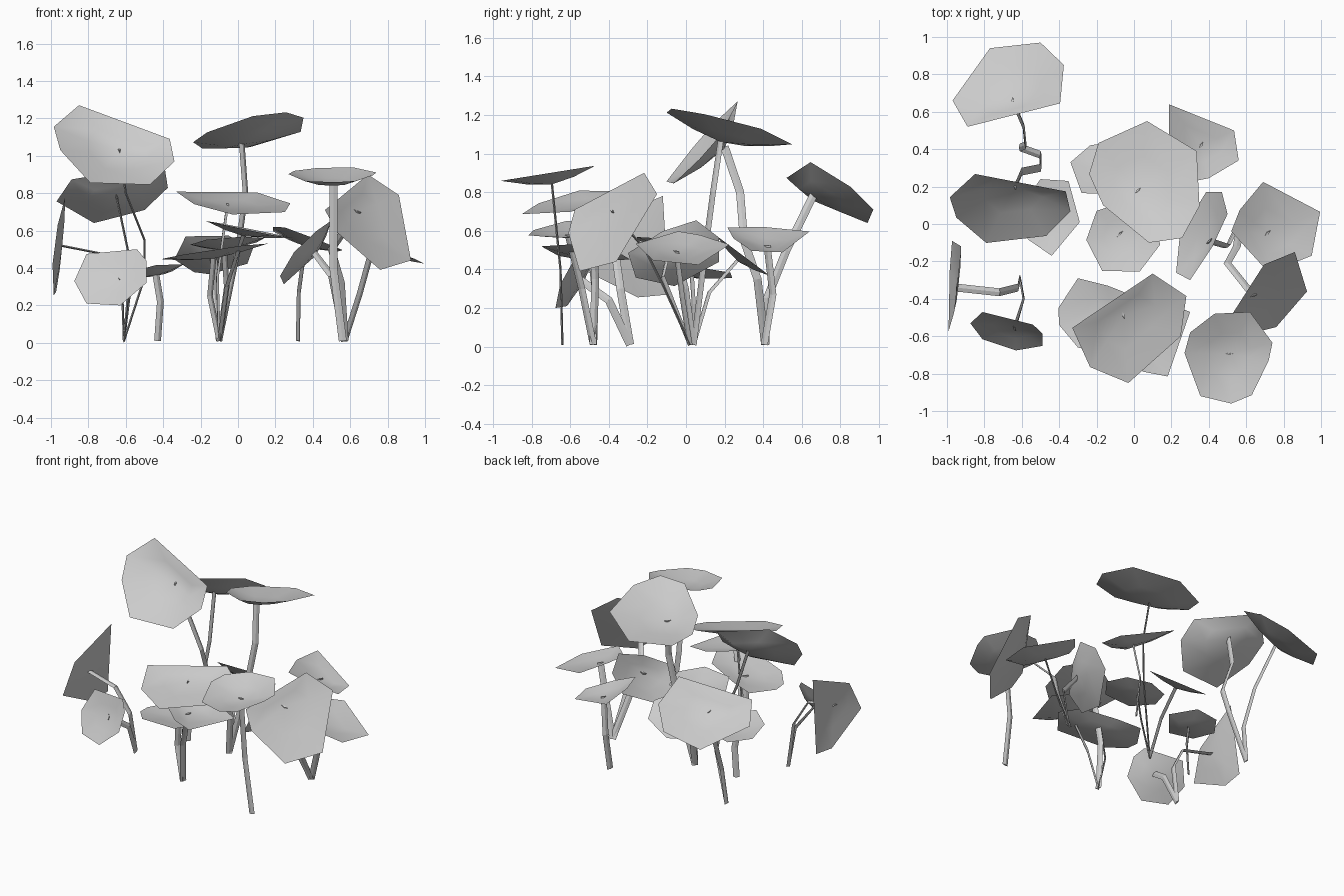
import bpy, bmesh, math
from mathutils import Vector

if "Cube" in bpy.data.objects:
    bpy.data.objects.remove(bpy.data.objects["Cube"])


def finish(name, bm, smooth):
    me = bpy.data.meshes.new(name)
    bm.to_mesh(me)
    bm.free()
    for p in me.polygons:
        p.use_smooth = smooth
    ob = bpy.data.objects.new(name, me)
    bpy.context.collection.objects.link(ob)
    return ob


def leaf(name, tip, normal, cup, view, outline):
    """Shallow cupped leaf: outline read in one view, laid onto the tilted rim plane."""
    tip, n = Vector(tip), Vector(normal).normalized()
    plane = tip + n * cup
    a, b = ["xyz".index(c) for c in view]
    c = 3 - a - b
    bm = bmesh.new()
    rim, mid = [], []
    for u, v in outline:
        p = Vector((0, 0, 0))
        p[a], p[b] = u, v
        p[c] = plane[c] - (n[a] * (u - plane[a]) + n[b] * (v - plane[b])) / n[c]
        rim.append(bm.verts.new(p))
        mid.append(bm.verts.new(tip.lerp(p, 0.5) - n * cup * 0.15))
    centre = bm.verts.new(tip)
    for i in range(len(rim)):
        j = (i + 1) % len(rim)
        bm.faces.new((rim[i], rim[j], mid[j], mid[i]))
        bm.faces.new((mid[i], mid[j], centre))
    bm.normal_update()
    if sum((f.normal for f in bm.faces), Vector()).dot(n) < 0:
        bmesh.ops.reverse_faces(bm, faces=bm.faces[:])
    return finish(name, bm, True)


def stem(name, angle, *path):
    """Flat four-sided stem swept along a short path; angle is the wide direction."""
    pts = [Vector(p) for p in path]
    w = Vector((math.cos(math.radians(angle)), math.sin(math.radians(angle)), 0))
    bm = bmesh.new()
    rings = []
    for i, p in enumerate(pts):
        t = (pts[min(i + 1, len(pts) - 1)] - pts[max(i - 1, 0)]).normalized()
        side = (w - t * w.dot(t)).normalized()
        thin = t.cross(side).normalized()
        rings.append([bm.verts.new(p + o) for o in
                      (side * 0.021, thin * 0.006, -side * 0.021, -thin * 0.006)])
    for r, s in zip(rings, rings[1:]):
        for k in range(4):
            bm.faces.new((r[k], r[(k + 1) % 4], s[(k + 1) % 4], s[k]))
    bm.faces.new(rings[0])
    bm.faces.new(rings[-1])
    bmesh.ops.recalc_face_normals(bm, faces=bm.faces[:])
    return finish(name, bm, False)


# Back left pair
base = (-0.61, 0.41, 0.01)
leaf("back_left_low_leaf", (-.65, .66, .775), (-.33, .65, 1), .07, "xy",
     [(-.97, .66), (-.77, .94), (-.5, .97), (-.375, .85), (-.395, .645), (-.89, .52)])
stem("back_left_low_stem", 90, base, (-.58, .42, .25), (-.59, .52, .5), (-.65, .66, .785))
leaf("back_left_high_leaf", (-.635, .2, 1.027), (.16, -1.1, 1), .09, "xz",
     [(-.985, 1.155), (-.85, 1.27), (-.365, 1.09), (-.34, .97), (-.47, .845),
      (-.79, .855), (-.95, 1.03)])
stem("back_left_high_stem", 90, base, (-.5, .37, .35), (-.5, .3, .55), (-.6, .28, .8),
     (-.635, .2, 1.035))

# Centre group
base = (-0.1, 0.04, 0.01)
leaf("centre_top_leaf", (.02, .18, 1.06), (-.15, .25, 1), .07, "xy",
     [(.07, .55), (.335, .39), (.35, .096), (.257, -.075), (.08, -.1), (-.165, .1),
      (-.24, .267), (-.19, .433)])
stem("centre_top_stem", 45, base, (0, .1, .5), (.04, .14, .8), (.02, .18, 1.07))
leaf("centre_back_leaf", (-.13, .27, .44), (0, .75, 1), .04, "xy",
     [(-.34, .33), (-.235, .42), (-.15, .435), (.05, .36), (.08, .25), (-.05, .16),
      (-.28, .165)])
stem("centre_back_stem", 30, base, (-.13, .12, .28), (-.13, .27, .45))
leaf("centre_low_leaf", (-.075, -.055, .5), (-.08, .12, 1), .035, "xy",
     [(-.255, -.085), (-.17, -.25), (.03, -.255), (.14, -.11), (.1, .05), (-.05, .12),
      (-.2, .07)])
stem("centre_low_stem", 45, base, (-.06, 0, .3), (-.075, -.055, .51))

# Small left leaf
leaf("left_low_leaf", (-.44, .03, .36), (-.18, .12, 1), .03, "xy",
     [(-.5, .24), (-.35, .23), (-.29, .01), (-.44, -.17), (-.57, -.08), (-.6, .1)])
stem("left_low_stem", 30, (-.43, .04, .01), (-.415, .04, .22), (-.44, .03, .37))

# Back right leaf
leaf("back_right_leaf", (.36, .42, .515), (.35, .1, 1), .04, "xy",
     [(.187, .64), (.535, .5), (.56, .34), (.4, .245), (.25, .215), (.187, .4)])
stem("back_right_stem", 60, (.32, .405, .01), (.325, .45, .27), (.36, .42, .525))

# Right group of three
base = (.57, .02, .01)
leaf("right_inner_leaf", (.41, -.09, .48), (-1.5, .37, 1), .05, "xy",
     [(.385, .17), (.47, .17), (.5, .053), (.42, -.12), (.3, -.3), (.225, -.26),
      (.245, -.06)])
stem("right_inner_stem", 30, base, (.5, -.12, .36), (.4, -.09, .49))
leaf("right_front_leaf", (.635, -.38, .7), (.59, -.64, .495), .03, "xz",
     [(.695, .9), (.86, .79), (.925, .44), (.76, .39), (.53, .59), (.465, .71)])
stem("right_front_stem", 0, base, (.55, -.12, .32), (.5, -.21, .5), (.64, -.385, .705))
leaf("right_outer_leaf", (.715, -.05, .485), (.36, .03, 1), .04, "xy",
     [(.69, .225), (.995, .065), (.95, -.17), (.72, -.26), (.52, -.04), (.565, .075)])
stem("right_outer_stem", 40, base, (.65, -.02, .26), (.715, -.05, .495))

# Front right leaf
leaf("front_right_leaf", (.51, -.695, .84), (0, -.16, 1), .06, "xy",
     [(.43, -.48), (.62, -.47), (.74, -.635), (.72, -.73), (.63, -.915), (.52, -.96),
      (.355, -.92), (.27, -.69), (.3, -.58)])
stem("front_right_stem", 0, (.56, -.64, .01), (.51, -.65, .4), (.51, -.695, .85))

# Front centre group of three
base = (-.1, -.48, .01)
leaf("front_top_leaf", (-.055, -.49, .735), (.17, -.24, 1), .04, "xy",
     [(.1, -.265), (.28, -.385), (.25, -.6), (-.03, -.85), (-.235, -.765), (-.33, -.555)])
stem("front_top_stem", 110, base, (-.11, -.47, .35), (-.055, -.49, .745))
leaf("front_middle_leaf", (.03, -.61, .57), (.2, -.02, 1), .04, "xy",
     [(.3, -.47), (.18, -.815), (.05, -.79), (-.17, -.62), (-.1, -.45), (.12, -.4)])
stem("front_middle_stem", 60, base, (-.06, -.54, .3), (.03, -.61, .58))
leaf("front_low_leaf", (-.13, -.49, .45), (-.14, .05, 1), .035, "xy",
     [(-.3, -.29), (-.14, -.33), (.09, -.42), (.16, -.58), (.02, -.75), (-.3, -.66),
      (-.4, -.54), (-.405, -.45)])
stem("front_low_stem", 45, base, (-.15, -.47, .25), (-.13, -.49, .46))

# Front left pair
base = (-.61, -.29, .01)
leaf("front_left_leaf", (-.64, -.555, .35), (-.3, -1, .55), .03, "xz",
     [(-.81, .475), (-.54, .5), (-.49, .44), (-.49, .32), (-.63, .2), (-.81, .21),
      (-.875, .33)])
stem("front_left_stem", 90, base, (-.59, -.4, .24), (-.64, -.56, .355))
leaf("side_left_leaf", (-.94, -.34, .52), (-1, .07, .1), .025, "yz",
     [(-.09, .27), (-.12, .78), (-.48, .63), (-.575, .42), (-.25, .255)])
stem("side_left_stem", 90, base, (-.62, -.34, .3), (-.72, -.365, .475), (-.95, -.34, .52))
